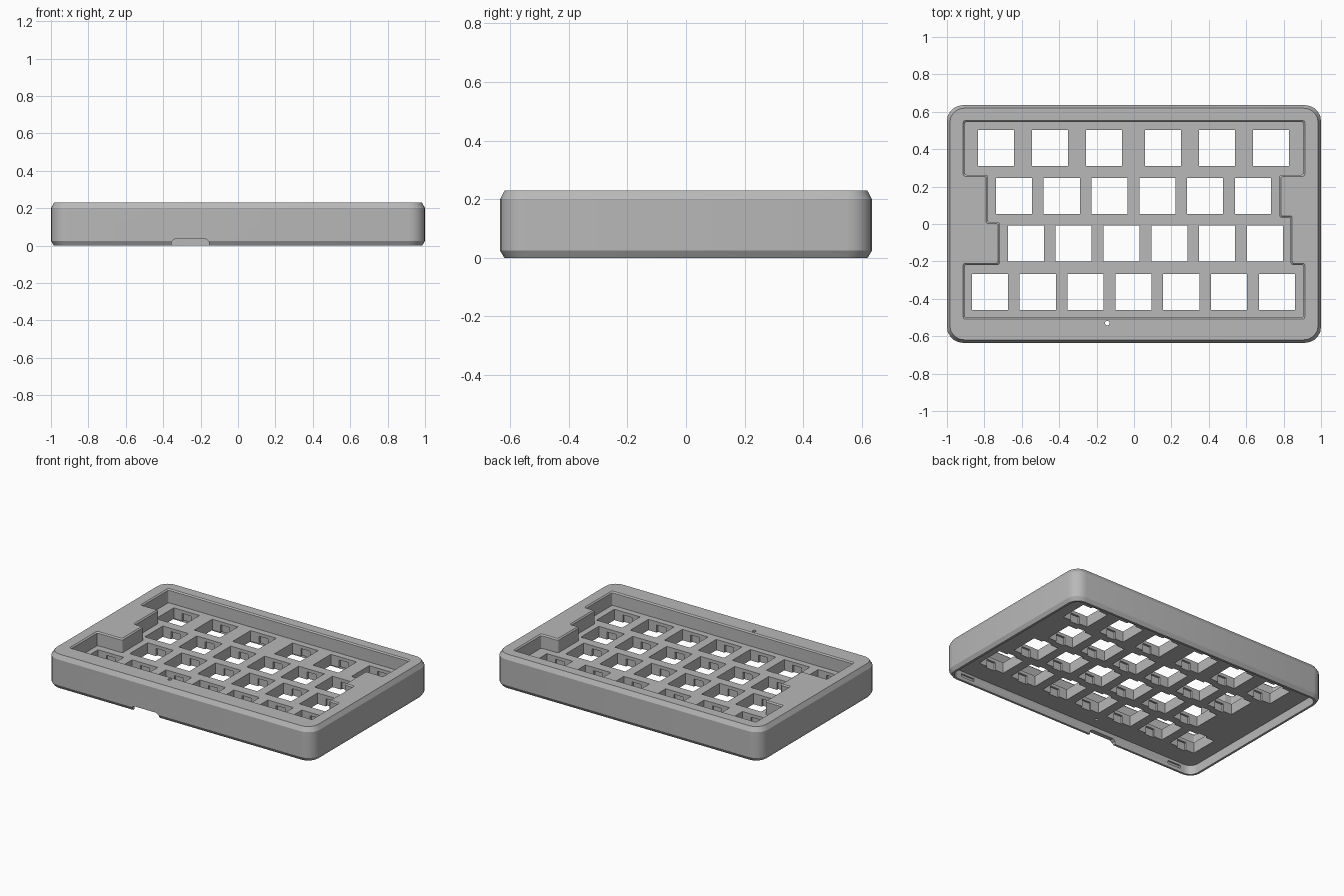
import bpy, bmesh, math
from mathutils import Vector

if "Cube" in bpy.data.objects:
    bpy.data.objects.remove(bpy.data.objects["Cube"])

HEIGHT, PLATE_TOP, PLATE_BOTTOM = 0.23, 0.137, 0.063
KEY, PITCH = 0.193, 0.2556

grey = bpy.data.materials.new("case grey")
grey.use_nodes = True
grey.diffuse_color = (0.48, 0.48, 0.48, 1)
grey.node_tree.nodes["Principled BSDF"].inputs["Base Color"].default_value = (0.48, 0.48, 0.48, 1)


def outline(corners, radius, grow=0.0, steps=5):
    """Counter-clockwise right-angled outline, grown outward, with rounded corners."""
    pts = [Vector(c) for c in corners]
    result = []
    for i, p in enumerate(pts):
        back = (pts[i - 1] - p).normalized()
        ahead = (pts[(i + 1) % len(pts)] - p).normalized()
        normal = Vector((-back.y, back.x)) + Vector((ahead.y, -ahead.x))
        centre = p + normal * grow + radius * (back + ahead)
        for s in range(steps + 1):
            t = math.pi / 2 * s / steps
            result.append(centre - radius * (ahead * math.cos(t) + back * math.sin(t)))
    return result


def rectangle(x, y):
    return [(-x, -y), (x, -y), (x, y), (-x, y)]


def finish(name, bm):
    bmesh.ops.recalc_face_normals(bm, faces=bm.faces)
    mesh = bpy.data.meshes.new(name)
    bm.to_mesh(mesh)
    bm.free()
    mesh.materials.append(grey)
    ob = bpy.data.objects.new(name, mesh)
    bpy.context.collection.objects.link(ob)
    return ob


def loft(name, levels):
    """Solid through matching outlines, each given with its height."""
    bm = bmesh.new()
    rings = [[bm.verts.new((p.x, p.y, z)) for p in pts] for pts, z in levels]
    for low, high in zip(rings, rings[1:]):
        for i in range(len(low)):
            j = (i + 1) % len(low)
            bm.faces.new((low[i], low[j], high[j], high[i]))
    bm.faces.new(rings[0][::-1])
    bm.faces.new(rings[-1])
    return finish(name, bm)


def boxes(name, items):
    """Boxes given as centre and size."""
    bm = bmesh.new()
    for centre, size in items:
        made = bmesh.ops.create_cube(bm, size=1)["verts"]
        bmesh.ops.scale(bm, vec=size, verts=made)
        bmesh.ops.translate(bm, vec=centre, verts=made)
    return finish(name, bm)


def cut(target, cutter):
    cutter.hide_render = True
    mod = target.modifiers.new("cut", "BOOLEAN")
    mod.operation, mod.solver, mod.object = "DIFFERENCE", "EXACT", cutter
    bpy.context.view_layer.objects.active = target
    bpy.ops.object.modifier_apply(modifier=mod.name)
    bpy.data.objects.remove(cutter)


# Outer shell with bevelled top and bottom rims
footprint = rectangle(1.0, 0.635)
case = loft("keyboard_case", [
    (outline(footprint, 0.075, -0.015), 0),
    (outline(footprint, 0.085), 0.025),
    (outline(footprint, 0.085), 0.2),
    (outline(footprint, 0.075, -0.016), HEIGHT)])

# Open underside
cavity = outline(footprint, 0.06, -0.03)
cut(case, loft("underside_cutter", [(cavity, -0.1), (cavity, PLATE_BOTTOM)]))

# Stepped key well with a small bevel at its mouth
well = [(-0.905, -0.5), (0.905, -0.5), (0.905, -0.218), (0.838, -0.218),
        (0.838, 0.035), (0.778, 0.035), (0.778, 0.263), (0.905, 0.263),
        (0.905, 0.545), (-0.905, 0.545), (-0.905, 0.263), (-0.782, 0.263),
        (-0.782, 0.01), (-0.718, 0.01), (-0.718, -0.218), (-0.905, -0.218)]
inner = outline(well, 0.01, 0, 3)
cut(case, loft("well_cutter", [
    (inner, PLATE_TOP), (inner, HEIGHT - 0.008),
    (outline(well, 0.01, 0.018, 3), HEIGHT + 0.01)]))

# Key openings, row by row
keys = [(x, 0.406) for x in (-0.738, -0.449, -0.16, 0.155, 0.444, 0.733)]
for start, y, count in ((-0.642, 0.15, 6), (-0.578, -0.104, 6), (-0.77, -0.363, 7)):
    keys += [(start + i * PITCH, y) for i in range(count)]
cut(case, boxes("key_cutter", [((x, y, 0.1), (KEY, KEY, 0.2)) for x, y in keys]))

# Clip recesses in the front and back of each opening, below the plate surface
cut(case, boxes("clip_cutter", [
    ((x, y, 0.065), (0.068, KEY + 0.028, 0.1)) for x, y in keys]))

# Latch slots inside the front and back walls
cut(case, boxes("latch_cutter", [
    ((x, y, 0.035), (0.1, 0.03, 0.02)) for x in (-0.83, 0.83) for y in (-0.6, 0.6)]))

# Cable notch in the front wall, with sloping ends
bm = bmesh.new()
profile = [(-0.355, -0.05), (-0.155, -0.05), (-0.155, 0.022),
           (-0.172, 0.035), (-0.338, 0.035), (-0.355, 0.022)]
face = bm.faces.new([bm.verts.new((x, -0.7, z)) for x, z in profile])
extruded = bmesh.ops.extrude_face_region(bm, geom=[face])["geom"]
bmesh.ops.translate(bm, vec=(0, 0.12, 0),
                    verts=[v for v in extruded if isinstance(v, bmesh.types.BMVert)])
cut(case, finish("notch_cutter", bm))

# Reset pinhole through the front rim
bpy.ops.mesh.primitive_cylinder_add(vertices=16, radius=0.012, depth=0.6,
                                    location=(-0.143, -0.53, 0.15))
cut(case, bpy.context.object)

bpy.ops.object.select_all(action="DESELECT")
case.select_set(True)
bpy.context.view_layer.objects.active = case
bpy.ops.object.shade_smooth_by_angle(angle=math.radians(25))
